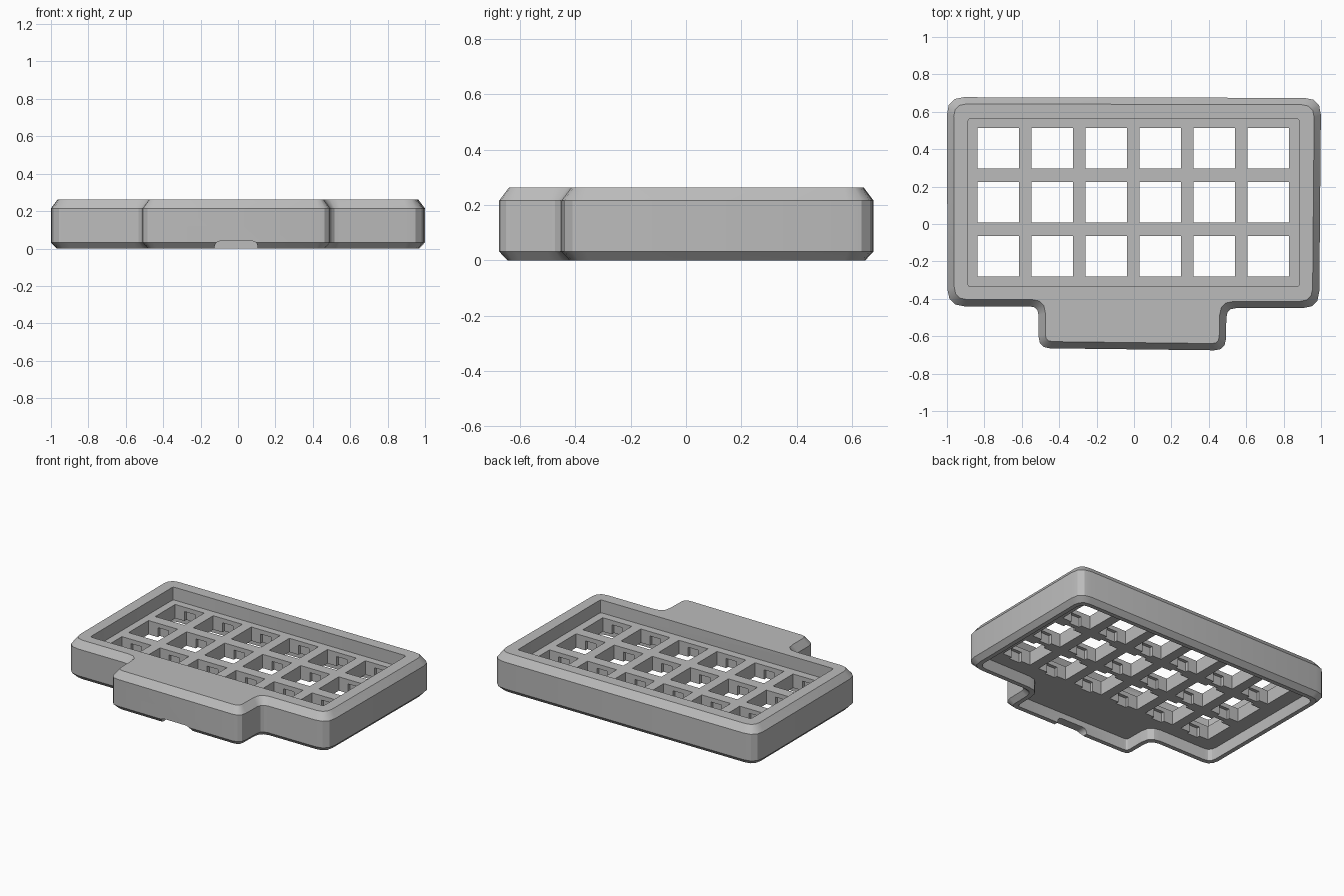
import bpy
import bmesh
from mathutils import Vector, Matrix

if "Cube" in bpy.data.objects:
    bpy.data.objects.remove(bpy.data.objects["Cube"], do_unlink=True)

grey = bpy.data.materials.new("mid grey")
grey.use_nodes = True
grey.diffuse_color = (0.5, 0.5, 0.5, 1)
for node in grey.node_tree.nodes:
    if node.type == 'BSDF_PRINCIPLED':
        node.inputs["Base Color"].default_value = (0.5, 0.5, 0.5, 1)

TOP, FLOOR, UNDERSIDE = 0.263, 0.175, 0.08
STEPS = 3

# Sharp corners of the case footprint with rounding radius, counter-clockwise
CORNERS = [(-0.51, -0.664, 0.06), (0.49, -0.676, 0.06),
           (0.495, -0.45, 0.05), (0.99, -0.45, 0.09),
           (1.0, 0.674, 0.09), (-1.0, 0.678, 0.09),
           (-0.997, -0.44, 0.09), (-0.51, -0.44, 0.05)]


def outline(inset):
    """Footprint moved inwards by inset, with rounded corners."""
    pts = [Vector((x, y)) for x, y, _ in CORNERS]
    n = len(pts)
    moved, turns = [], []
    for i in range(n):
        a = (pts[i] - pts[i - 1]).normalized()
        b = (pts[(i + 1) % n] - pts[i]).normalized()
        na, nb = Vector((-a.y, a.x)), Vector((-b.y, b.x))
        moved.append(pts[i] + (na + nb) * inset / (1 + na.dot(nb)))
        turns.append(1 if a.x * b.y - a.y * b.x > 0 else -1)
    ring = []
    for i in range(n):
        p = moved[i]
        r = max(CORNERS[i][2] - turns[i] * inset * 0.6, 0.02)
        start = p + (moved[i - 1] - p).normalized() * r
        end = p + (moved[(i + 1) % n] - p).normalized() * r
        for k in range(STEPS + 1):
            t = k / STEPS
            ring.append(start * (1 - t) ** 2 + p * 2 * t * (1 - t) + end * t * t)
    return ring


def finish(name, bm):
    bmesh.ops.recalc_face_normals(bm, faces=bm.faces[:])
    mesh = bpy.data.meshes.new(name)
    bm.to_mesh(mesh)
    bm.free()
    obj = bpy.data.objects.new(name, mesh)
    bpy.context.collection.objects.link(obj)
    mesh.materials.append(grey)
    return obj


def loft(name, levels):
    """Closed solid through footprint rings given as (inset, height)."""
    bm = bmesh.new()
    rings = [[bm.verts.new((p.x, p.y, z)) for p in outline(d)] for d, z in levels]
    n = len(rings[0])
    for low, high in zip(rings, rings[1:]):
        for i in range(n):
            j = (i + 1) % n
            bm.faces.new((low[i], low[j], high[j], high[i]))
    bm.faces.new(rings[0][::-1])
    bm.faces.new(rings[-1])
    return finish(name, bm)


def add_box(bm, x, y, z):
    """Box from three (low, high) ranges."""
    mid = [(a + b) / 2 for a, b in (x, y, z)]
    size = [b - a for a, b in (x, y, z)]
    m = Matrix.Translation(mid) @ Matrix.Diagonal((*size, 1))
    return bmesh.ops.create_cube(bm, size=1, matrix=m)["verts"]


# Case body with chamfered top and bottom edges
case = loft("keypad_case", [(0.03, 0), (0, 0.032), (0, 0.215), (0.036, TOP)])

# Hollow underside
cutters = [loft("underside_cutter", [(0.06, -0.05), (0.06, UNDERSIDE)])]

# Recess around the key plate
bm = bmesh.new()
add_box(bm, (-0.887, 0.883), (-0.335, 0.563), (FLOOR, 0.4))
bmesh.ops.bevel(bm, geom=[e for e in bm.edges
                          if abs(e.verts[0].co.z - e.verts[1].co.z) > 0.1],
                offset=0.012, segments=2, affect='EDGES', profile=0.5)
cutters.append(finish("recess_cutter", bm))

# Grid of square key openings, each with clip notches in front and back walls
holes, notches = bmesh.new(), bmesh.new()
for col in range(6):
    for row in range(3):
        x, y = -0.726 + col * 0.2888, 0.405 - row * 0.2888
        add_box(holes, (x - 0.11, x + 0.11), (y - 0.108, y + 0.108), (0.04, 0.22))
        add_box(notches, (x - 0.04, x + 0.04), (y - 0.13, y + 0.13), (0.04, 0.145))
cutters.append(finish("key_opening_cutter", holes))
cutters.append(finish("clip_notch_cutter", notches))

# Cable port through the front wall
bm = bmesh.new()
add_box(bm, (-0.125, 0.105), (-0.75, -0.56), (-0.05, 0.04))
bmesh.ops.bevel(bm, geom=[e for e in bm.edges
                          if all(v.co.z > 0 for v in e.verts)
                          and abs(e.verts[0].co.y - e.verts[1].co.y) > 0.1],
                offset=0.03, segments=3, affect='EDGES', profile=0.5)
cutters.append(finish("cable_port_cutter", bm))

# Cut everything out, then drop the cutters
for cutter in cutters:
    cutter.hide_render = True
    mod = case.modifiers.new(cutter.name, 'BOOLEAN')
    mod.operation = 'DIFFERENCE'
    mod.solver = 'EXACT'
    mod.object = cutter
bpy.context.view_layer.update()
graph = bpy.context.evaluated_depsgraph_get()
result = bpy.data.meshes.new_from_object(case.evaluated_get(graph))
case.modifiers.clear()
case.data = result
case.data.materials.clear()
case.data.materials.append(grey)
for poly in case.data.polygons:
    poly.material_index = 0
for cutter in cutters:
    bpy.data.objects.remove(cutter, do_unlink=True)

# Smooth rounded corners, sharp chamfers
bpy.ops.object.select_all(action='DESELECT')
case.select_set(True)
bpy.context.view_layer.objects.active = case
bpy.ops.object.shade_smooth_by_angle(angle=0.55)
